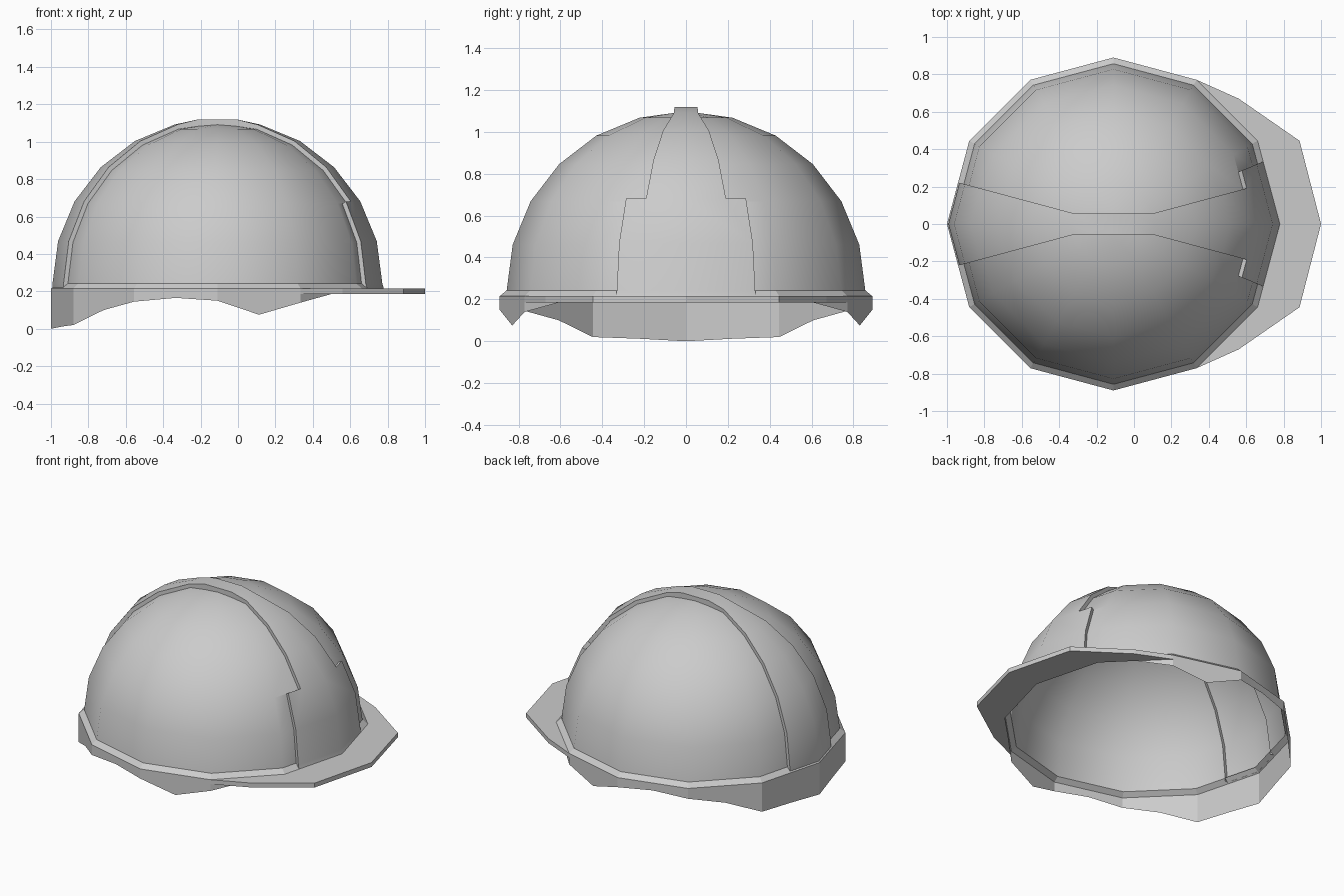
import bpy, bmesh
from math import sin, cos, pi, radians
from mathutils import Vector

if "Cube" in bpy.data.objects:
    bpy.data.objects.remove(bpy.data.objects["Cube"])

CX, Z0 = -0.11, 0.24      # centre of the dome
RIM, SHELL, RIDGE = 0.89, 0.857, 0.882


def ring(r, s, z):
    """Point on a 12-sided ring, s counted in sides from +x (fractions lie on the flat side)."""
    i = int(s // 1)
    a, b = [Vector((cos(k * pi / 6), sin(k * pi / 6), 0)) for k in (i, i + 1)]
    p = a.lerp(b, s - i) * r
    return Vector((CX + p.x, p.y, z))


def dome(r, lat, s):
    return ring(r * cos(radians(lat)), s, Z0 + r * sin(radians(lat)))


def flip_y(p):
    return Vector((p.x, -p.y, p.z))


def build(name, faces, mirror=False, smooth=None):
    """Make an object from faces given as point lists; mirror copies them across y = 0."""
    bm = bmesh.new()
    if mirror:
        faces = faces + [[flip_y(p) for p in reversed(f)] for f in faces]
    for f in faces:
        bm.faces.new([bm.verts.new(p) for p in f])
    bmesh.ops.remove_doubles(bm, verts=bm.verts, dist=0.0005)
    bmesh.ops.dissolve_degenerate(bm, edges=bm.edges, dist=0.0005)
    bmesh.ops.recalc_face_normals(bm, faces=bm.faces)
    c = Vector((CX, 0, Z0))
    if sum(f.normal.dot(f.calc_center_median() - c) * f.calc_area() for f in bm.faces) < 0:
        bmesh.ops.reverse_faces(bm, faces=bm.faces)
    me = bpy.data.meshes.new(name)
    bm.to_mesh(me)
    bm.free()
    ob = bpy.data.objects.new(name, me)
    bpy.context.collection.objects.link(ob)
    if smooth:
        bpy.ops.object.select_all(action='DESELECT')
        ob.select_set(True)
        bpy.context.view_layer.objects.active = ob
        bpy.ops.object.shade_smooth_by_angle(angle=radians(smooth))
    return ob


# Two side shells, leaving a slot along the middle that widens at the brow
faces = []
for lat in range(0, 75, 15):
    cols = [0.75 if lat < 30 else 0.5, 1, 2, 3, 4, 5, 5.5]
    for a, b in zip(cols, cols[1:]):
        faces.append([dome(SHELL, lat, a), dome(SHELL, lat, b),
                      dome(SHELL, lat + 15, b), dome(SHELL, lat + 15, a)])
t = {s: dome(SHELL, 75, s) for s in (0.5, 1, 2, 3, 4, 5, 5.5)}
w = t[0.5].y
e1, e0, e5 = [Vector((CX + x, w, z)) for x, z in ((0.1, 1.083), (0, 1.091), (-0.1, 1.083))]
faces += [[t[0.5], t[1], e1], [t[1], t[2], e0, e1], [t[2], t[3], e0],
          [t[3], t[4], e0], [t[4], t[5], e5, e0], [t[5], t[5.5], e5]]
build("side_shells", faces, mirror=True, smooth=40)

# Raised centre ridge: cross-sections of (middle, edge, foot of side wall)
sections = [(ring(RIM, 0, 0.214), ring(RIM, 0.75, 0.214), ring(SHELL, 0.75, 0.214))]
front = [(0, .75), (15, .75), (30, .75), (30, .5), (45, .5), (60, .5), (75, .5)]
for lat, s in front:
    sections.append((dome(RIDGE, lat, 0), dome(RIDGE, lat, s), dome(SHELL, lat, s)))
for x, low in ((0.1, e1), (0, e0), (-0.1, e5)):
    sections.append((Vector((CX + x, 0, 1.12)), Vector((CX + x, w, 1.12)), low))
for lat in range(75, -1, -15):
    sections.append((dome(RIDGE, lat, 6), dome(RIDGE, lat, 5.5), dome(SHELL, lat, 5.5)))
sections.append((ring(RIDGE, 6, 0.221), ring(RIDGE, 5.5, 0.221), ring(SHELL, 5.5, 0.221)))
faces = []
for a, b in zip(sections, sections[1:]):
    for k in (0, 1):
        faces.append([a[k], a[k + 1], b[k + 1], b[k]])
build("centre_ridge", faces, mirror=True, smooth=40)

# Rim band: sloped ledge plus a skirt with a wavy lower edge
low = [.185, .185, .185, .185, .14, .075, .15, .165, .145, .1, .02, .012, 0]
faces = []
for i in range(12):
    a, b = i / 2, (i + 1) / 2
    ta, tb = ring(RIM, a, 0.215), ring(RIM, b, 0.215)
    faces.append([ring(SHELL, a, 0.243), ta, tb, ring(SHELL, b, 0.243)])
    faces.append([ta, ring(RIM, a, low[i]), ring(RIM, b, low[i + 1]), tb])
build("rim_band", faces, mirror=True)

# Front visor plate
inner = [ring(RIM, s, 0) for s in (2, 1, 0)]
outer = [inner[0]] + [Vector(p) for p in ((.56, .67, 0), (.885, .445, 0), (1, 0, 0))]
up, dn = Vector((0, 0, 0.215)), Vector((0, 0, 0.185))
faces = []
for off in (up, dn):
    for f in ([inner[0], outer[1], inner[1]], [inner[1], outer[1], outer[2]],
              [inner[1], outer[2], outer[3], inner[2]]):
        faces.append([p + off for p in f])
for a, b in zip(outer, outer[1:]):
    faces.append([a + up, a + dn, b + dn, b + up])
build("visor", faces, mirror=True)
